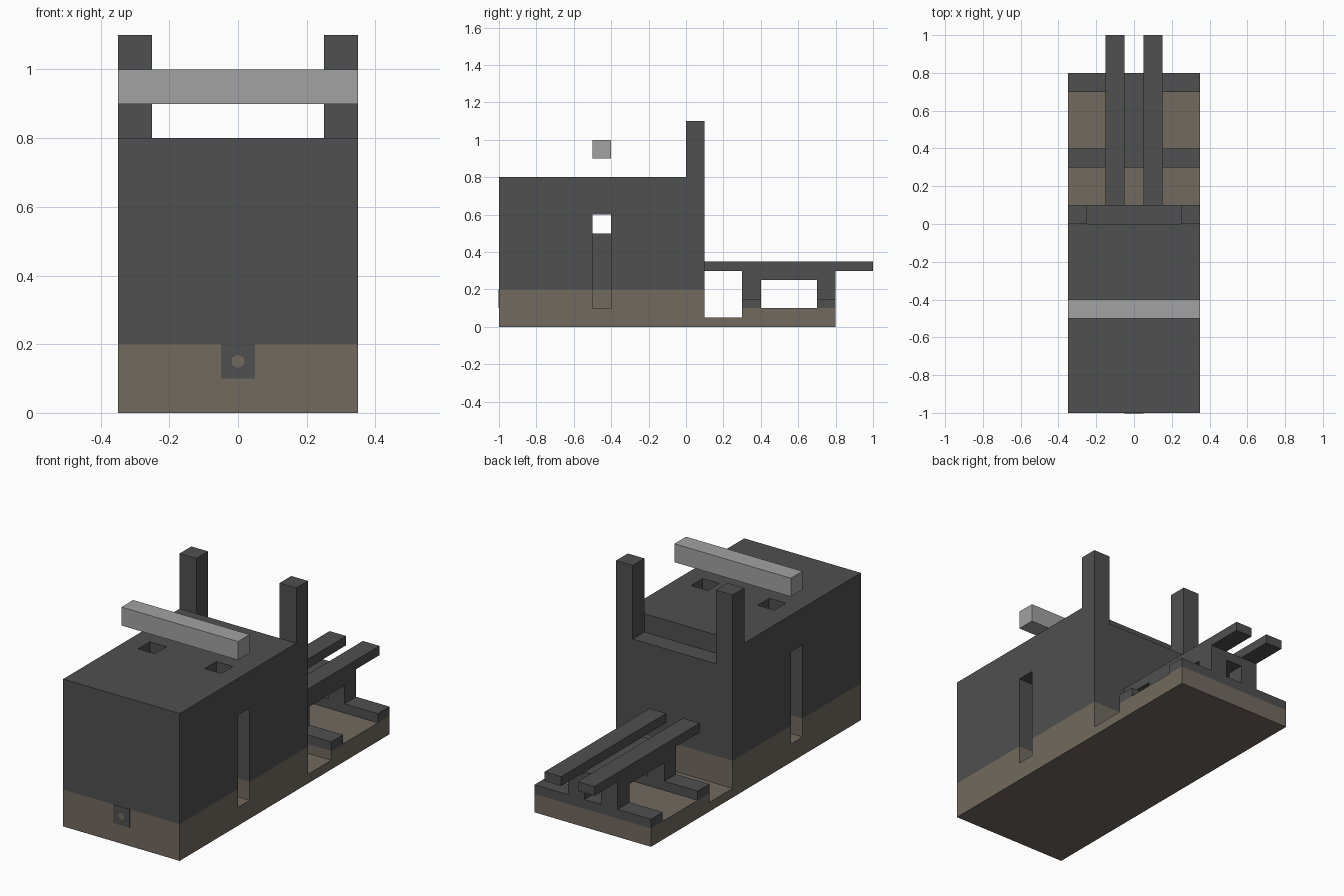
import bpy
import bmesh
from math import radians
from mathutils import Matrix

cube = bpy.data.objects.get("Cube")
if cube:
    bpy.data.objects.remove(cube, do_unlink=True)


def make_material(name, rgb):
    mat = bpy.data.materials.new(name)
    mat.use_nodes = True
    mat.diffuse_color = (*rgb, 1)
    mat.node_tree.nodes["Principled BSDF"].inputs["Base Color"].default_value = (*rgb, 1)
    return mat


dark = make_material("charcoal", (0.08, 0.08, 0.08))
brown = make_material("taupe", (0.165, 0.142, 0.114))
grey = make_material("light grey", (0.36, 0.36, 0.36))


def finish(name, bm, mat):
    bmesh.ops.recalc_face_normals(bm, faces=bm.faces)
    mesh = bpy.data.meshes.new(name)
    bm.to_mesh(mesh)
    bm.free()
    mesh.materials.append(mat)
    obj = bpy.data.objects.new(name, mesh)
    bpy.context.collection.objects.link(obj)
    return obj


def box(name, xs, ys, zs, mat):
    """Box between the given x, y and z limits."""
    bm = bmesh.new()
    bmesh.ops.create_cube(bm, size=1)
    for v in bm.verts:
        for axis, (low, high) in enumerate((xs, ys, zs)):
            v.co[axis] = high if v.co[axis] > 0 else low
    return finish(name, bm, mat)


def extrude_x(name, profile, half, mat):
    """Side profile of (y, z) points extruded across the width."""
    bm = bmesh.new()
    face = bm.faces.new([bm.verts.new((-half, y, z)) for y, z in profile])
    new = bmesh.ops.extrude_face_region(bm, geom=[face])["geom"]
    verts = [g for g in new if isinstance(g, bmesh.types.BMVert)]
    bmesh.ops.translate(bm, verts=verts, vec=(2 * half, 0, 0))
    return finish(name, bm, mat)


def cut(obj, cutters):
    """Subtract each cutter and bake the result into the mesh."""
    for cutter in cutters:
        mod = obj.modifiers.new("cut", "BOOLEAN")
        mod.operation = "DIFFERENCE"
        mod.solver = "EXACT"
        mod.object = cutter
        bpy.context.view_layer.objects.active = obj
        bpy.ops.object.modifier_apply(modifier=mod.name)


W = 0.35
SLOT = (-0.5, -0.4)

# Stepped base and main housing with a raised rear wall
base = extrude_x("base", [(-1, 0), (0.8, 0), (0.8, 0.1), (0.3, 0.1), (0.3, 0.05),
                          (0.1, 0.05), (0.1, 0.2), (-1, 0.2)], W, brown)
housing = extrude_x("housing", [(-1, 0.2), (0.1, 0.2), (0.1, 1.1), (0, 1.1),
                                (0, 0.8), (-1, 0.8)], W, dark)

# Rear notch leaves two posts; slots run up the sides and join a cross tunnel
notch = box("notch_cutter", (-0.25, 0.25), (0, 0.3), (0.7, 1.3), dark)
tunnel = box("tunnel_cutter", (-0.5, 0.5), SLOT, (0.5, 0.6), dark)
slots, wells = [], []
for s in (-1, 1):
    slots.append(box("slot_cutter", sorted((s * 0.25, s * 0.5)), SLOT, (0.1, 0.6), dark))
    wells.append(box("well_cutter", sorted((s * 0.15, s * 0.25)), SLOT, (0.55, 0.9), dark))
cut(housing, [notch, tunnel] + slots + wells)
cut(base, slots)
for cutter in [notch, tunnel] + slots + wells:
    bpy.data.objects.remove(cutter, do_unlink=True)

# Floating handle bar
box("handle_bar", (-W, W), SLOT, (0.9, 1.0), grey)

# Front lock plate with a small stud
box("lock_plate", (-0.05, 0.05), (-1.002, -0.999), (0.1, 0.2), dark)
bm = bmesh.new()
bmesh.ops.create_cone(bm, cap_ends=True, segments=6, radius1=0.02, radius2=0.02, depth=0.004,
                      matrix=Matrix.Translation((0, -1.001, 0.15)) @ Matrix.Rotation(radians(90), 4, "X"))
finish("lock_stud", bm, brown)

# Rear trestle: cross feet, legs, deck and two long arms
for label, y in (("front", 0.3), ("rear", 0.7)):
    box(label + "_cross_foot", (-W, W), (y, y + 0.1), (0.1, 0.15), dark)
    for side, x in (("right", -0.15), ("left", 0.05)):
        box(f"{label}_{side}_leg", (x, x + 0.1), (y, y + 0.1), (0.15, 0.25), dark)
box("trestle_deck", (-0.15, 0.15), (0.3, 0.8), (0.25, 0.3), dark)
for side, x in (("right", -0.15), ("left", 0.05)):
    box(side + "_arm", (x, x + 0.1), (0.1, 1.0), (0.3, 0.35), dark)
